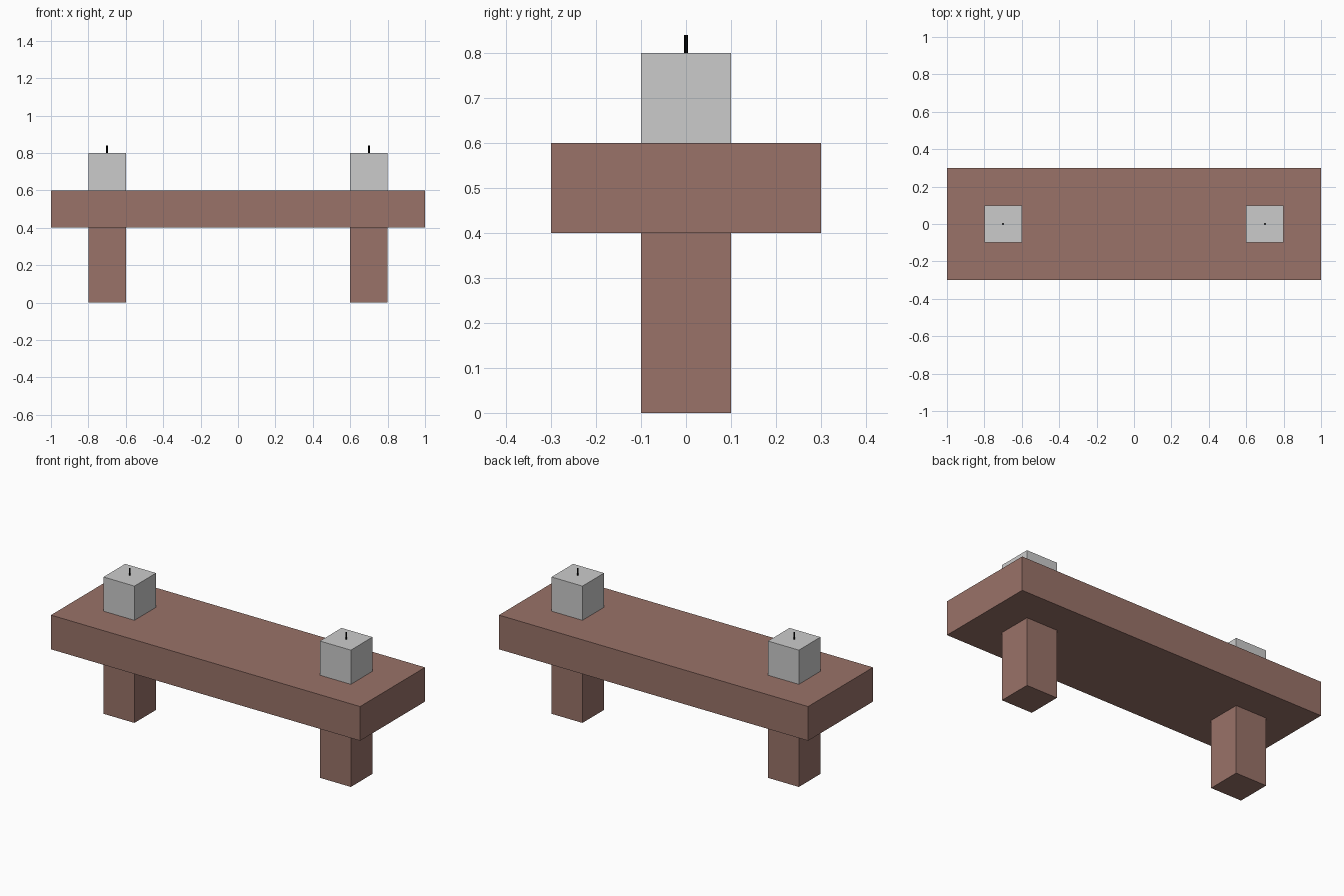
import bpy

if "Cube" in bpy.data.objects:
    bpy.data.objects.remove(bpy.data.objects["Cube"])


def material(name, rgb):
    m = bpy.data.materials.new(name)
    m.diffuse_color = (*rgb, 1)
    m.use_nodes = True
    m.node_tree.nodes["Principled BSDF"].inputs["Base Color"].default_value = m.diffuse_color
    return m


def box(name, center, size, mat=None):
    bpy.ops.mesh.primitive_cube_add(size=1, location=center)
    ob = bpy.context.object
    ob.name = name
    ob.scale = size
    bpy.ops.object.transform_apply(location=False, rotation=False, scale=True)
    if mat:
        ob.data.materials.append(mat)
    return ob


wood = material("wood", (0.32, 0.17, 0.14))
black = material("wick_black", (0.0, 0.0, 0.0))

# Table slab
box("table_top", (0, 0, 0.5), (2, 0.6, 0.2), wood)

# Leg, candle and wick at each end
for side, x in (("left", -0.7), ("right", 0.7)):
    box(f"{side}_leg", (x, 0, 0.2), (0.2, 0.2, 0.4), wood)
    box(f"{side}_candle", (x, 0, 0.7), (0.2, 0.2, 0.2))
    bpy.ops.mesh.primitive_cylinder_add(vertices=16, radius=0.005, depth=0.04,
                                        location=(x, 0, 0.82))
    wick = bpy.context.object
    wick.name = f"{side}_wick"
    wick.data.materials.append(black)
    bpy.ops.object.shade_smooth_by_angle()
